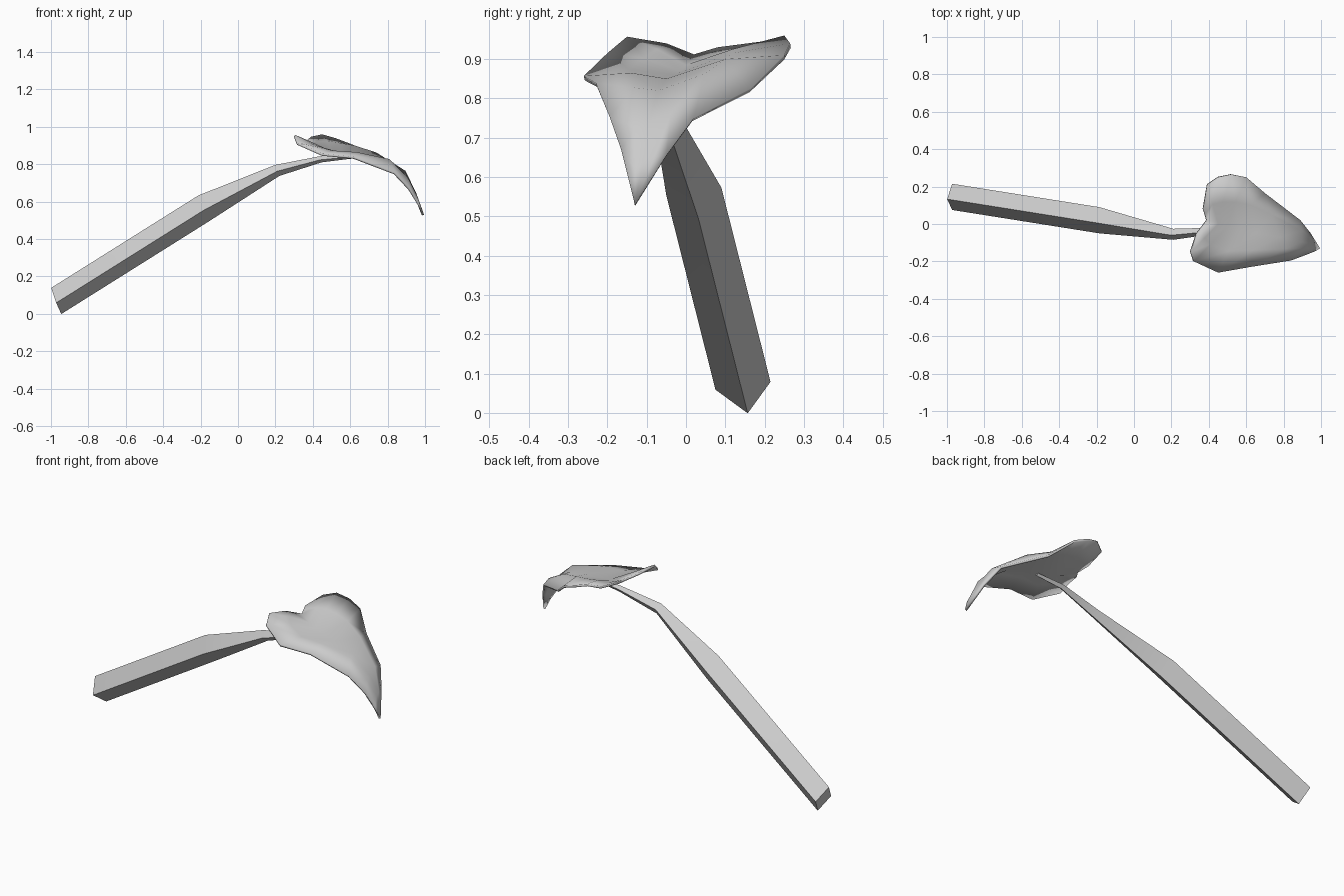
import bpy
from mathutils import Vector

cube = bpy.data.objects.get("Cube")
if cube:
    bpy.data.objects.remove(cube)

# One plain grey for the whole plant
grey = bpy.data.materials.new("plain_grey")
grey.use_nodes = True
colour = (0.6, 0.6, 0.6, 1)
grey.diffuse_color = colour
grey.node_tree.nodes["Principled BSDF"].inputs["Base Color"].default_value = colour


def build(name, verts, faces, angle):
    mesh = bpy.data.meshes.new(name)
    mesh.from_pydata(verts, [], faces)
    mesh.materials.append(grey)
    obj = bpy.data.objects.new(name, mesh)
    bpy.context.collection.objects.link(obj)
    bpy.ops.object.select_all(action="DESELECT")
    obj.select_set(True)
    bpy.context.view_layer.objects.active = obj
    bpy.ops.object.shade_smooth_by_angle(angle=angle)
    return obj


# Stalk: a square section swept along a bent path, tapering to the leaf
side = Vector((0, 0.07, 0.01))
up = Vector((-0.027, -0.012, 0.07))
path = [  # centre, scale
    ((-0.972, 0.145, 0.069), 1),
    ((-0.185, 0.02, 0.563), 1),
    ((0.21, -0.055, 0.767), 0.42),
    ((0.44, -0.035, 0.826), 0.23),
    ((0.6, -0.04, 0.84), 0.15),
]
verts = [Vector(c) + d * s for c, s in path for d in (side, up, -side, -up)]
faces = [(r * 4 + i, r * 4 + (i + 1) % 4, r * 4 + 4 + (i + 1) % 4, r * 4 + 4 + i)
         for r in range(len(path) - 1) for i in range(4)]
last = len(verts) - 4
faces += [(3, 2, 1, 0), tuple(range(last, last + 4))]
build("stalk", verts, faces, 1.0)

# Leaf: rows of front edge, midrib and back edge, with a raised fold on each half
rows = [  # front edge, midrib, back edge, fold height
    ((0.335, -0.05, 0.94), (0.39, 0.02, 0.912), (0.37, 0.08, 0.93), 0),
    ((0.305, -0.15, 0.957), (0.45, 0, 0.885), (0.39, 0.21, 0.947), 0.005),
    ((0.32, -0.2, 0.915), (0.5, -0.015, 0.87), (0.45, 0.25, 0.96), 0.01),
    ((0.45, -0.26, 0.857), (0.56, -0.03, 0.86), (0.52, 0.265, 0.94), 0.015),
    ((0.62, -0.23, 0.84), (0.65, -0.05, 0.85), (0.6, 0.25, 0.91), 0.02),
    ((0.84, -0.195, 0.755), (0.78, -0.07, 0.82), (0.7, 0.165, 0.825), 0.04),
    ((0.92, -0.165, 0.67), (0.9, -0.095, 0.74), (0.89, 0.02, 0.75), 0.02),
    ((0.97, -0.145, 0.59), (0.955, -0.11, 0.64), (0.945, -0.05, 0.655), 0.005),
]
verts = []
for front, mid, back, lift in rows:
    f, m, b = Vector(front), Vector(mid), Vector(back)
    fold = Vector((0, 0, lift))
    verts += [f, (f + m) / 2 + fold, m, (m + b) / 2 + fold, b]
faces = [(r * 5 + i, r * 5 + 5 + i, r * 5 + 6 + i, r * 5 + 1 + i)
         for r in range(len(rows) - 1) for i in range(4)]
tip = len(verts)
verts.append(Vector((0.995, -0.13, 0.53)))
faces += [(tip - 5 + i, tip, tip - 4 + i) for i in range(4)]
leaf = build("leaf", verts, faces, 1.0)
thick = leaf.modifiers.new("thickness", "SOLIDIFY")
thick.thickness = 0.012
thick.offset = -1
